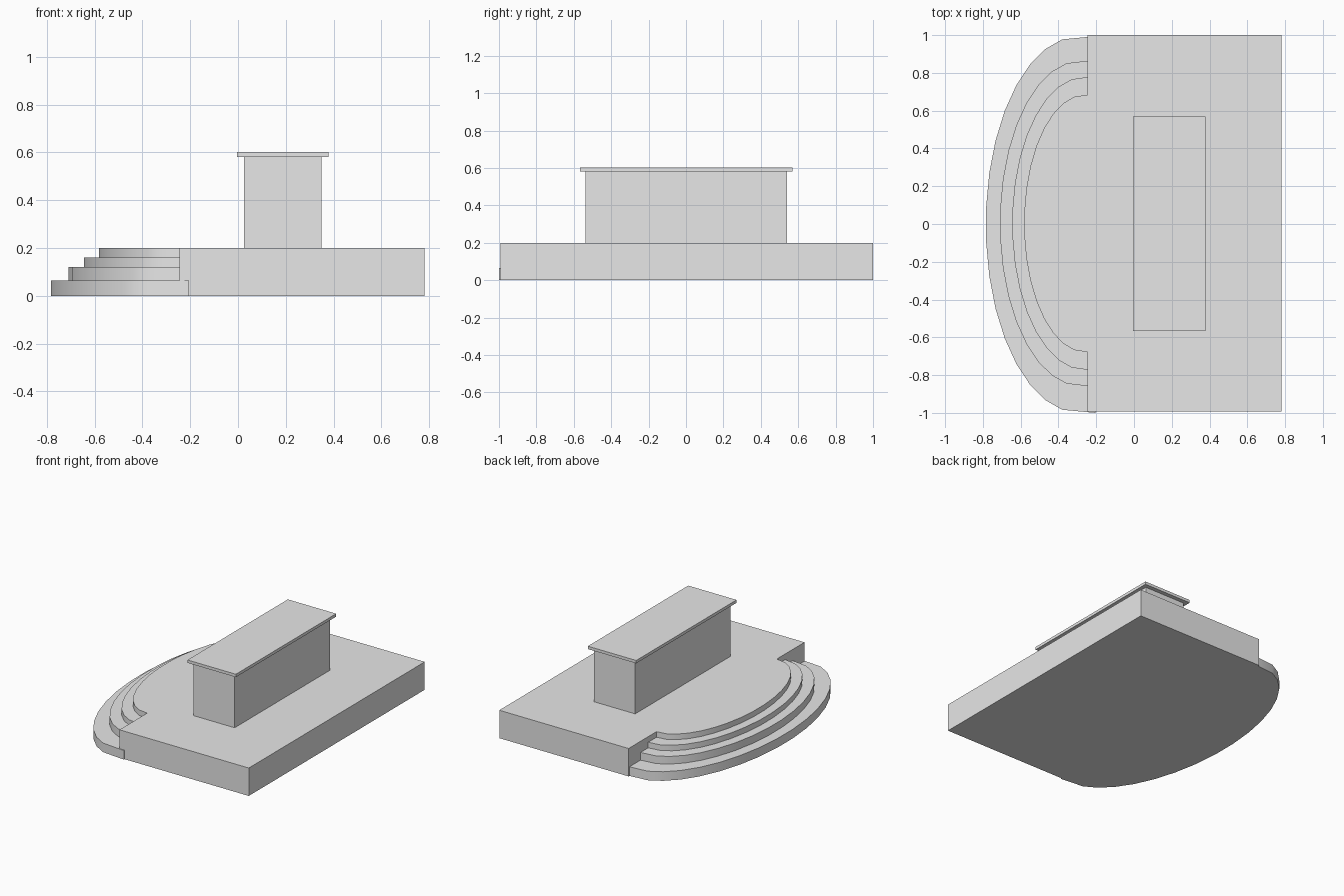
import bpy
import bmesh
from math import sin, cos, radians

cube = bpy.data.objects.get("Cube")
if cube:
    bpy.data.objects.remove(cube, do_unlink=True)

# One plain stone colour
stone = bpy.data.materials.new("stone_grey")
stone.use_nodes = True
stone.diffuse_color = (0.8, 0.8, 0.8, 1)
stone.node_tree.nodes["Principled BSDF"].inputs["Base Color"].default_value = (0.8, 0.8, 0.8, 1)


def prism(name, outline, bottom, top, smooth=False):
    """Extrude a flat outline from bottom to top."""
    bm = bmesh.new()
    face = bm.faces.new([bm.verts.new((x, y, bottom)) for x, y in outline])
    result = bmesh.ops.extrude_face_region(bm, geom=[face], use_keep_orig=True)
    verts = [g for g in result["geom"] if isinstance(g, bmesh.types.BMVert)]
    bmesh.ops.translate(bm, verts=verts, vec=(0, 0, top - bottom))
    bmesh.ops.recalc_face_normals(bm, faces=bm.faces)
    mesh = bpy.data.meshes.new(name)
    bm.to_mesh(mesh)
    bm.free()
    mesh.materials.append(stone)
    obj = bpy.data.objects.new(name, mesh)
    bpy.context.collection.objects.link(obj)
    if smooth:
        bpy.ops.object.select_all(action="DESELECT")
        obj.select_set(True)
        bpy.context.view_layer.objects.active = obj
        bpy.ops.object.shade_smooth_by_angle(angle=radians(30))
    return obj


def box(name, x0, x1, y0, y1, z0, z1):
    return prism(name, [(x0, y0), (x1, y0), (x1, y1), (x0, y1)], z0, z1)


def step(name, front, depth, half_width, back, bottom, top, shift):
    """Rounded step: faceted half ellipse with straight ends at the platform."""
    arc = [radians(10.6 * (i - 7.5)) for i in range(16)]
    outline = [(front + depth * (1 - cos(a)), shift + half_width * sin(a)) for a in arc]
    outline = [(back, shift - half_width)] + outline + [(back, shift + half_width)]
    return prism(name, outline, bottom, top, smooth=True)


# Platform, pedestal and overhanging slab
box("platform", -0.245, 0.78, -0.992, 1.0, 0, 0.2)
box("pedestal", 0.025, 0.35, -0.538, 0.54, 0.2, 0.581)
box("pedestal_cap", -0.004, 0.379, -0.566, 0.57, 0.581, 0.602)

# Curved stairs: front x, depth, half width, back x, bottom, top
stairs = [
    ("bottom_step", -0.785, 0.495, 0.997, -0.205, 0, 0.065),
    ("second_step", -0.71, 0.43, 0.862, -0.24, 0.065, 0.12),
    ("third_step", -0.645, 0.385, 0.776, -0.24, 0.12, 0.16),
    ("top_step", -0.582, 0.325, 0.682, -0.24, 0.16, 0.2),
]
for spec in stairs:
    step(*spec, shift=-0.003 if spec[0] == "bottom_step" else 0.003)
